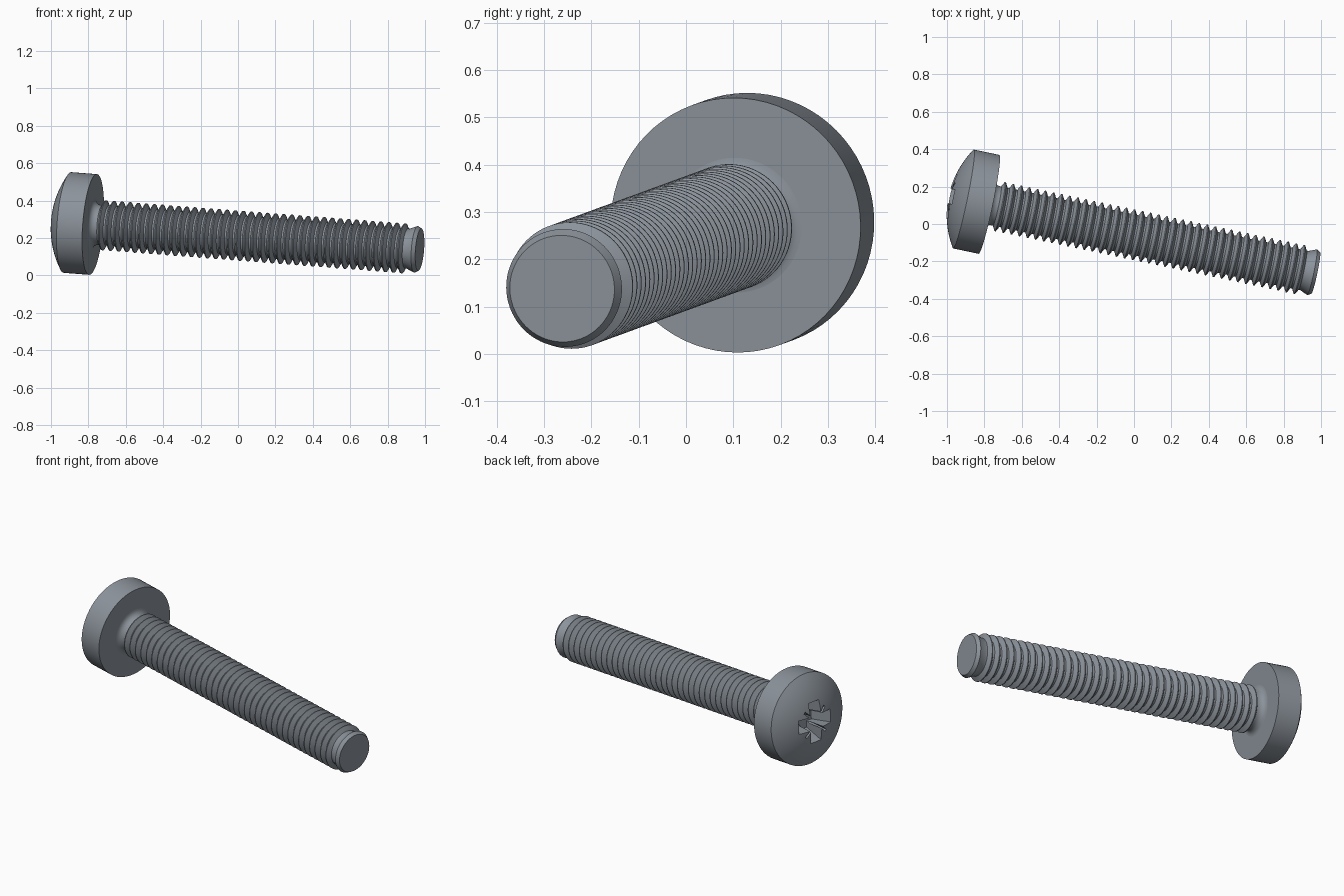
import bpy
import bmesh
from math import cos, sin, pi, sqrt, radians
from mathutils import Matrix, Vector

cube = bpy.data.objects.get("Cube")
if cube:
    bpy.data.objects.remove(cube, do_unlink=True)

SEGMENTS = 72
HEAD_R, RIM, DOME = 0.27, 0.14, 0.08
CREST, ROOT, PITCH = 0.134, 0.107, 0.0443
LENGTH, TIP_R = 1.79, 0.113

steel = bpy.data.materials.new("slate steel")
steel.use_nodes = True
COLOUR = (0.26, 0.29, 0.325, 1)
steel.diffuse_color = COLOUR
steel.node_tree.nodes["Principled BSDF"].inputs["Base Color"].default_value = COLOUR

# Screw frame: local z runs from the underside of the head to the tip
axis = Vector((0.976, -0.205, -0.075)).normalized()
up = (Vector((0, 0, 1)) - axis * axis.z).normalized()
side = up.cross(axis)
frame = Matrix((side, up, axis)).transposed().to_4x4()
frame.translation = (-0.775, 0.105, 0.272)


def add_object(name, bm):
    bmesh.ops.recalc_face_normals(bm, faces=bm.faces)
    mesh = bpy.data.meshes.new(name)
    bm.to_mesh(mesh)
    bm.free()
    mesh.materials.append(steel)
    obj = bpy.data.objects.new(name, mesh)
    bpy.context.collection.objects.link(obj)
    obj.matrix_world = frame
    return obj


def activate(obj):
    bpy.ops.object.select_all(action='DESELECT')
    obj.select_set(True)
    bpy.context.view_layer.objects.active = obj


def lathe(name, profile):
    """Turn (radius, height) points around local z, capping both ends."""
    bm = bmesh.new()
    rings = []
    for r, z in profile:
        rings.append([bm.verts.new((r * cos(2 * pi * i / SEGMENTS),
                                    r * sin(2 * pi * i / SEGMENTS), z))
                      for i in range(SEGMENTS)])
    for a, b in zip(rings, rings[1:]):
        for i in range(SEGMENTS):
            j = (i + 1) % SEGMENTS
            bm.faces.new((a[i], a[j], b[j], b[i]))
    bm.faces.new(rings[0])
    bm.faces.new(rings[-1])
    return add_object(name, bm)


def tapered_bar(name, top, bottom, z_top, z_bottom, angle):
    """Slot cutter: half length and half width at the mouth and at the floor."""
    bm = bmesh.new()
    bmesh.ops.create_cube(bm, size=2)
    for v in bm.verts:
        size, z = (bottom, z_bottom) if v.co.z > 0 else (top, z_top)
        v.co = (v.co.x * size[0], v.co.y * size[1], z)
    bmesh.ops.rotate(bm, verts=bm.verts, matrix=Matrix.Rotation(angle, 3, 'Z'))
    obj = add_object(name, bm)
    obj.hide_render = True
    return obj


# Head: flat underside, straight rim, spherical dome
ball = (HEAD_R ** 2 + DOME ** 2) / (2 * DOME)
head_profile = [(HEAD_R, 0), (HEAD_R, -RIM)]
for k in range(1, 12):
    r = HEAD_R * (1 - k / 11.2)
    head_profile.append((r, -RIM - DOME + ball - sqrt(ball ** 2 - r ** 2)))
head = lathe("head", head_profile)

# Cross recess with thin diagonal ticks
mouth, floor = -RIM - DOME - 0.02, -0.10
cutters = []
for k in range(2):
    cutters.append(tapered_bar("slot_cutter", (0.137, 0.042), (0.07, 0.032),
                               mouth, floor, k * pi / 2))
    cutters.append(tapered_bar("tick_cutter", (0.125, 0.007), (0.04, 0.005),
                               mouth, floor - 0.003, k * pi / 2 + pi / 4))
bpy.context.view_layer.update()
for cutter in cutters:
    activate(head)
    cut = head.modifiers.new("recess", 'BOOLEAN')
    cut.operation = 'DIFFERENCE'
    cut.solver = 'EXACT'
    cut.object = cutter
    bpy.ops.object.modifier_apply(modifier=cut.name)
for cutter in cutters:
    bpy.data.objects.remove(cutter, do_unlink=True)

# Threaded shank: neck fillet, thread ridges, chamfered flat tip
FILLET = 0.036
shank_profile = [(ROOT, -0.01)]
for k in range(7):
    a = k / 6 * pi / 2
    shank_profile.append((ROOT + FILLET * (1 - sin(a)), FILLET * (1 - cos(a))))
z = FILLET + 0.008
while z + PITCH < LENGTH - 0.02:
    shank_profile += [(ROOT, z), (CREST, z + PITCH * 0.33),
                      (CREST, z + PITCH * 0.45), (ROOT, z + PITCH * 0.78)]
    z += PITCH
shank_profile += [(ROOT, z), (TIP_R + 0.012, LENGTH - 0.02), (TIP_R, LENGTH)]
shank = lathe("threaded_shank", shank_profile)

for part in (head, shank):
    activate(part)
    bpy.ops.object.shade_smooth_by_angle(angle=radians(28))
